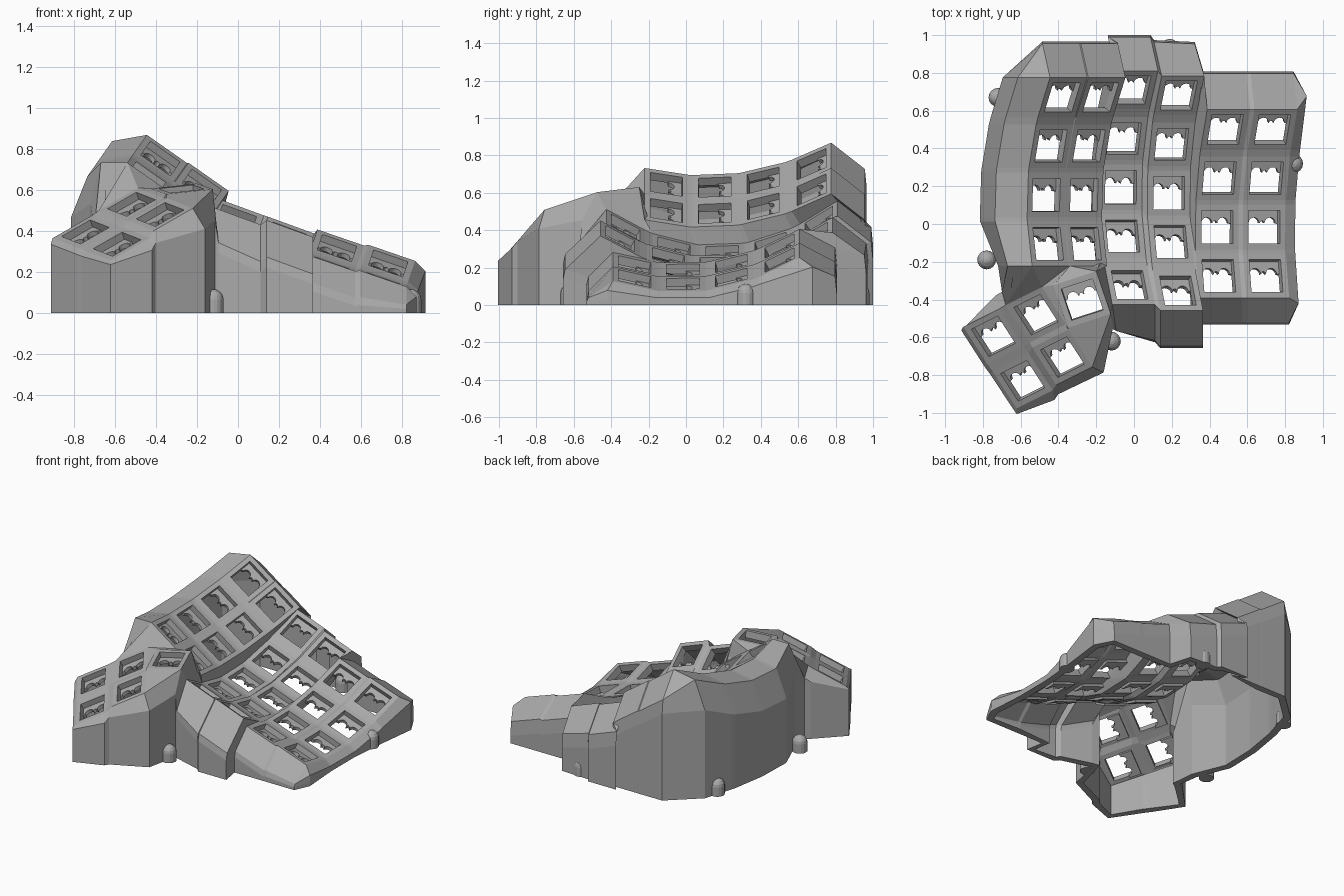
import bpy, bmesh, math
from mathutils import Vector

if "Cube" in bpy.data.objects:
    bpy.data.objects.remove(bpy.data.objects["Cube"])

# One plain grey plastic for everything
grey = bpy.data.materials.new("grey_plastic")
grey.use_nodes = True
colour = (0.4, 0.4, 0.4, 1)
grey.diffuse_color = colour
grey.node_tree.nodes["Principled BSDF"].inputs["Base Color"].default_value = colour

HALF, HOLE, PITCH, DEPTH = 0.12, 0.088, 0.258, 0.065


def make_object(name, bm):
    mesh = bpy.data.meshes.new(name)
    bm.to_mesh(mesh)
    bm.free()
    mesh.materials.append(grey)
    obj = bpy.data.objects.new(name, mesh)
    bpy.context.collection.objects.link(obj)
    return obj


# Key positions: every key stores its centre and its across / along axes
keys = {}


def add_key(name, centre, across, along):
    u = Vector(across).normalized()
    v = Vector(along)
    v = (v - v.dot(u) * u).normalized()
    keys[name] = (Vector(centre), u, v)


# Finger columns: x, y of back key, z of lowest point, y of lowest point, tilt, curve, rows
columns = [
    (-0.465, 0.67, 0.63, 0.1, 35, 0.38, 4),
    (-0.265, 0.67, 0.49, 0.1, 35, 0.39, 4),
    (-0.07, 0.71, 0.285, 0.16, 20, 0.56, 5),
    (0.185, 0.68, 0.225, 0.15, 20, 0.52, 5),
    (0.44, 0.5, 0.19, -0.03, 19, 0.45, 4),
    (0.69, 0.5, 0.115, -0.03, 19, 0.45, 4),
]
for c, (x, y_back, z, y_low, tilt, curve, rows) in enumerate(columns):
    t = math.radians(tilt)
    for r in range(rows):
        y = y_back - PITCH * r
        s = y - y_low
        rise = curve * s * s
        add_key((c, r), (x + math.tan(t) * rise, y, z + rise),
                (math.cos(t), 0, -math.sin(t)), (0, 1, 2 * curve * s / math.cos(t) ** 2))

# Thumb cluster
thumb_along = (-0.53, 0.81, 0.2)
thumb_across = (0.8, 0.4, 0.46)
add_key("t0", (-0.275, -0.4, 0.605), (0.92, 0.3, 0.1), (-0.42, 0.88, 0.1))
add_key("t1", (-0.52, -0.48, 0.53), thumb_across, thumb_along)
add_key("t2", (-0.745, -0.595, 0.395), thumb_across, thumb_along)
add_key("t3", (-0.38, -0.705, 0.48), thumb_across, thumb_along)
add_key("t4", (-0.59, -0.83, 0.335), thumb_across, thumb_along)

# Shell: a square frame for every key
bm = bmesh.new()
V = {}
signs = {"nw": (-1, 1), "ne": (1, 1), "se": (1, -1), "sw": (-1, -1)}
order = list(signs)
for name, (p, u, v) in keys.items():
    inner = {}
    for k, (a, b) in signs.items():
        V[name, k] = bm.verts.new(p + (u * a + v * b) * HALF)
        inner[k] = bm.verts.new(p + (u * a + v * b) * HOLE)
    for i, k in enumerate(order):
        m = order[(i + 1) % 4]
        bm.faces.new((V[name, k], inner[k], inner[m], V[name, m]))


def web(*corners):
    bm.faces.new([V[c] for c in corners])


def web_across(a, b):
    web((a, "ne"), (a, "se"), (b, "sw"), (b, "nw"))


def web_along(a, b):
    web((a, "sw"), (a, "se"), (b, "ne"), (b, "nw"))


def web_cross(nw, ne, sw, se):
    web((nw, "se"), (ne, "sw"), (se, "nw"), (sw, "ne"))


# Webs between the finger keys
for c in range(6):
    for r in range(5):
        here, right, below, diag = (c, r), (c + 1, r), (c, r + 1), (c + 1, r + 1)
        if here in keys and right in keys:
            web_across(here, right)
        if here in keys and below in keys:
            web_along(here, below)
        if all(k in keys for k in (here, right, below, diag)):
            web_cross(here, right, below, diag)
web(((3, 3), "se"), ((3, 4), "ne"), ((4, 3), "sw"))
web(((3, 4), "ne"), ((3, 4), "se"), ((4, 3), "sw"))

# Webs inside the thumb cluster
web_across("t1", "t0")
web_across("t2", "t1")
web_across("t4", "t3")
web_along("t1", "t3")
web_along("t2", "t4")
web_cross("t2", "t1", "t4", "t3")
web(("t1", "se"), ("t0", "sw"), ("t3", "ne"))
web(("t3", "ne"), ("t0", "sw"), ("t0", "se"), ("t3", "se"))

# Bridge from the finger columns to the thumb cluster
A, B = ((0, 3), "sw"), ((0, 3), "se")
C, D = ((1, 3), "sw"), ((1, 3), "se")
F, G, H = ((2, 3), "sw"), ((2, 4), "nw"), ((2, 4), "sw")
a, b, c, d, e = ("t1", "nw"), ("t1", "ne"), ("t0", "nw"), ("t0", "ne"), ("t0", "se")
for tri in ((A, a, b), (A, b, B), (B, b, c), (B, c, C), (C, c, d), (C, d, D),
            (D, d, F), (d, G, F), (d, e, G), (e, H, G)):
    web(*tri)

# Rim path: plate corner, step to the shoulder, step to the top of the wall
rim = []


def edge(corners, shoulder, wall=(0, 0, -0.05)):
    rim.extend((k, Vector(shoulder), Vector(wall)) for k in corners)


edge([((i, 0), k) for i in (5, 4) for k in ("ne", "nw")], (-0.02, 0.19, -0.1), (0, 0.01, -0.1))
edge([((3, 0), "ne")], (-0.05, 0.17, -0.12), (0, 0.01, -0.1))
edge([((3, 0), "nw")] + [((i, 0), k) for i in (2, 1, 0) for k in ("ne", "nw")],
     (-0.04, 0.18, -0.14), (0, 0.01, -0.1))
edge([((0, r), k) for r in range(4) for k in ("nw", "sw")][:-1],
     (-0.17, 0, -0.03), (-0.08, 0, -0.2))
edge([A], (-0.13, 0, 0), (-0.05, 0, -0.2))
edge([a, ("t2", "ne")], (-0.02, 0.07, -0.06))
edge([("t2", "nw"), ("t2", "sw"), ("t4", "nw")], (-0.01, -0.02, -0.03))
edge([("t4", "sw")], (0, -0.03, -0.02))
edge([("t4", "se"), ("t3", "sw")], (0.01, -0.05, -0.06))
edge([("t3", "se")], (0.06, -0.03, -0.1))
edge([e], (0.01, -0.08, -0.15))
edge([H], (0.02, -0.14, -0.17))
edge([((2, 4), "se"), ((3, 4), "sw"), ((3, 4), "se")], (0, -0.19, -0.18), (0, -0.01, -0.05))
edge([((i, 3), k) for i in (4, 5) for k in ("sw", "se")], (0, -0.13, -0.13), (0, -0.01, -0.04))
edge([((5, 3), "se")], (0.05, -0.03, -0.05))
edge([((5, r), k) for r in range(3, -1, -1) for k in ("se", "ne")][1:-1], (0.05, 0, -0.04))
edge([((5, 0), "ne")], (0.05, 0.07, -0.05))

# Skirt: plate edge, shoulder, wall top, ground
strands = []
for k, shoulder, wall in rim:
    p1 = V[k].co + shoulder
    p1.z = max(p1.z, 0.04)
    p2 = p1 + wall
    p2.z = max(p2.z, 0.02)
    ground = Vector((p2.x, p2.y, 0))
    strands.append([V[k]] + [bm.verts.new(p) for p in (p1, p2, ground)])
for i, s in enumerate(strands):
    t = strands[(i + 1) % len(strands)]
    for j in range(3):
        if s[j] is t[j]:
            bm.faces.new((s[j], s[j + 1], t[j + 1]))
        else:
            bm.faces.new((s[j], s[j + 1], t[j + 1], t[j]))

bmesh.ops.recalc_face_normals(bm, faces=bm.faces)
bm.normal_update()
if V[(3, 2), "ne"].link_faces[0].normal.z < 0:
    bmesh.ops.reverse_faces(bm, faces=bm.faces)
shell = make_object("case_shell", bm)
thick = shell.modifiers.new("wall_thickness", "SOLIDIFY")
thick.thickness = 0.05
thick.offset = -1

# Switch sockets: scalloped strip under the back of each hole
bm = bmesh.new()
outline = [(-0.095, 0.1), (-0.095, 0.015)]
for centre, radius in ((-0.045, 0.03), (0, 0.012), (0.045, 0.03)):
    for i in range(9):
        ang = math.pi * (1 - i / 8)
        outline.append((centre + radius * math.cos(ang), 0.02 + radius * math.sin(ang)))
outline += [(0.095, 0.015), (0.095, 0.1)]
for p, u, v in keys.values():
    n = u.cross(v)
    face = bm.faces.new([bm.verts.new(p + u * x + v * y - n * DEPTH) for x, y in outline])
    grown = bmesh.ops.extrude_face_region(bm, geom=[face])["geom"]
    bmesh.ops.translate(bm, vec=n * 0.025, verts=[g for g in grown if isinstance(g, bmesh.types.BMVert)])
bmesh.ops.recalc_face_normals(bm, faces=bm.faces)
make_object("switch_sockets", bm)

# Screw posts: round pillars with domed tops around the base
bm = bmesh.new()
for x, y in ((-0.72, 0.67), (-0.78, -0.19), (-0.12, -0.62), (0.845, 0.32), (0.19, 0.93)):
    rings = [(0.05, 0)] + [(0.05 * math.cos(q), 0.065 + 0.05 * math.sin(q))
                           for q in (0, 0.4, 0.8, 1.2, 1.5)]
    loops = [[bm.verts.new((x + rad * math.cos(i * math.tau / 16),
                            y + rad * math.sin(i * math.tau / 16), h)) for i in range(16)]
             for rad, h in rings]
    for low, high in zip(loops, loops[1:]):
        for i in range(16):
            k = (i + 1) % 16
            bm.faces.new((low[i], low[k], high[k], high[i]))
    bm.faces.new(loops[-1])
    bm.faces.new(loops[0][::-1])
make_object("screw_posts", bm)
